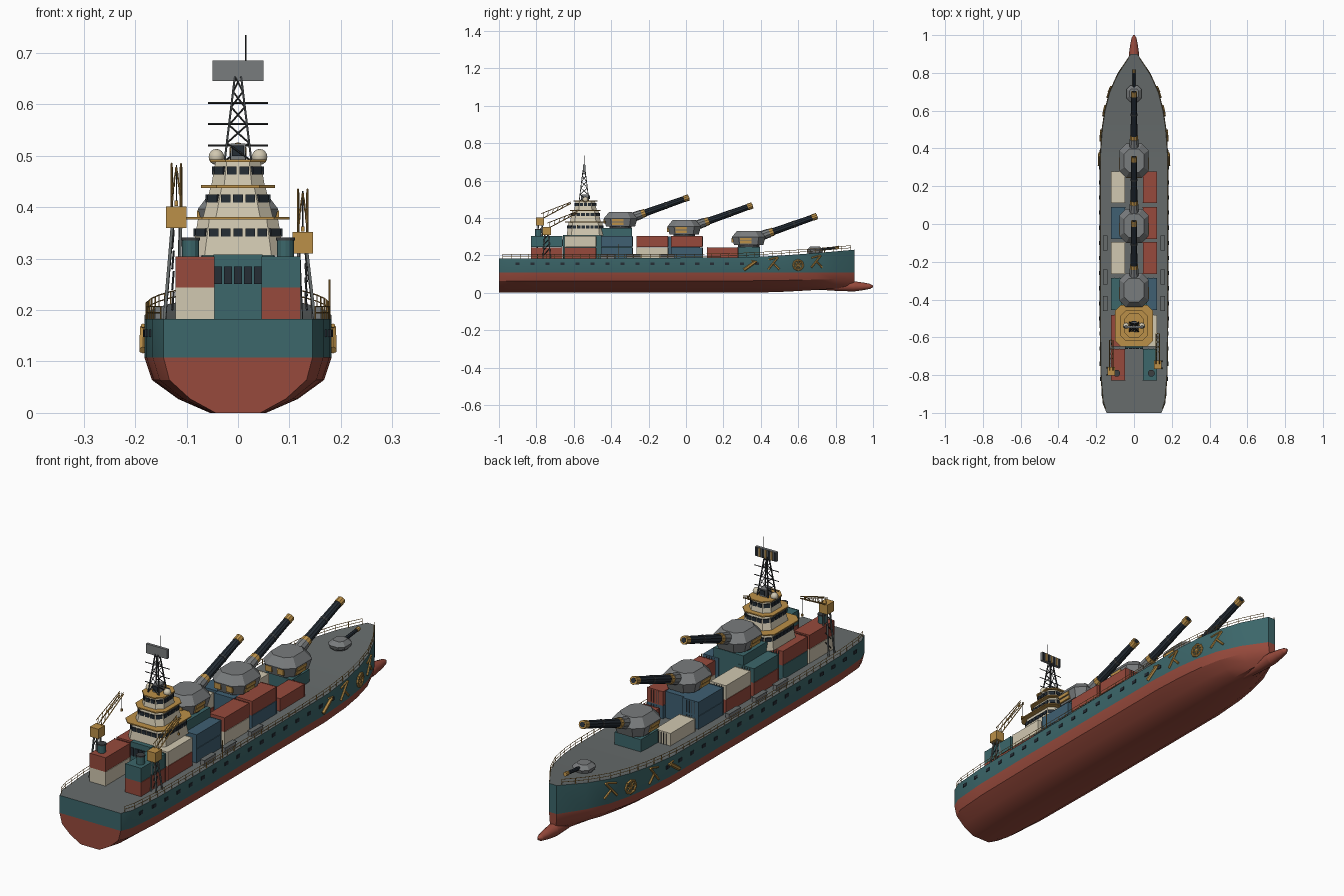
import bpy, bmesh, math
from mathutils import Vector, Matrix

cube = bpy.data.objects.get("Cube")
if cube:
    bpy.data.objects.remove(cube)

PALETTE = {
    "deck grey": (0.135, 0.15, 0.15), "steel grey": (0.19, 0.2, 0.205),
    "hull teal": (0.045, 0.135, 0.145), "hull red": (0.31, 0.068, 0.045),
    "cream": (0.64, 0.58, 0.44), "brass": (0.5, 0.28, 0.065),
    "gun navy": (0.018, 0.026, 0.036), "container blue": (0.05, 0.115, 0.17),
    "mast dark": (0.045, 0.05, 0.053),
}
DECK, STEEL, TEAL, RED, CREAM, BRASS, NAVY, BLUE, DARK = range(len(PALETTE))
MATERIALS = []
for label, rgb in PALETTE.items():
    mat = bpy.data.materials.new(label)
    mat.use_nodes = True
    mat.diffuse_color = (*rgb, 1)
    bsdf = mat.node_tree.nodes["Principled BSDF"]
    bsdf.inputs["Base Color"].default_value = (*rgb, 1)
    bsdf.inputs["Roughness"].default_value = 0.8
    MATERIALS.append(mat)


def finish(name, bm, smooth=False):
    """Turn a bmesh into an object holding only the materials it uses."""
    bmesh.ops.recalc_face_normals(bm, faces=bm.faces)
    used = sorted({f.material_index for f in bm.faces})
    for f in bm.faces:
        f.material_index = used.index(f.material_index)
    mesh = bpy.data.meshes.new(name)
    bm.to_mesh(mesh)
    bm.free()
    for i in used:
        mesh.materials.append(MATERIALS[i])
    obj = bpy.data.objects.new(name, mesh)
    bpy.context.collection.objects.link(obj)
    if smooth:
        bpy.ops.object.select_all(action='DESELECT')
        obj.select_set(True)
        bpy.context.view_layer.objects.active = obj
        bpy.ops.object.shade_smooth_by_angle(angle=math.radians(30))


def paint(result, colour):
    for f in {f for v in result["verts"] for f in v.link_faces}:
        f.material_index = colour


def box(bm, centre, size, colour, turn=0):
    m = Matrix.Translation(centre) @ Matrix.Rotation(turn, 4, 'Z') @ Matrix.Diagonal((*size, 1))
    paint(bmesh.ops.create_cube(bm, size=1, matrix=m), colour)


def rod(bm, start, end, radius, colour, tip=None, sides=6):
    a, b = Vector(start), Vector(end)
    m = Matrix.Translation((a + b) / 2) @ (b - a).to_track_quat('Z', 'Y').to_matrix().to_4x4()
    paint(bmesh.ops.create_cone(bm, cap_ends=True, segments=sides, radius1=radius,
          radius2=radius if tip is None else tip, depth=(b - a).length, matrix=m), colour)


def octagon(hx, hy, cut):
    quarter = [(hx, hy - cut), (hx - cut, hy)]
    return (quarter + [(-x, y) for x, y in reversed(quarter)] + [(-x, -y) for x, y in quarter]
            + [(x, -y) for x, y in reversed(quarter)])


def prism(bm, cy, z0, z1, low, high, colour):
    """Tapered block with cut corners; low and high are (half x, half y, corner cut)."""
    rings = [[bm.verts.new((x, y + cy, z)) for x, y in octagon(*dims)]
             for z, dims in ((z0, low), (z1, high))]
    faces = [bm.faces.new(r) for r in rings]
    for i in range(8):
        j = (i + 1) % 8
        faces.append(bm.faces.new((rings[0][i], rings[0][j], rings[1][j], rings[1][i])))
    for f in faces:
        f.material_index = colour


# Hull: deck half-breadth and sheer along the length
STATIONS = [(-1, .145), (-.95, .166), (-.8, .178), (-.5, .182), (.35, .182), (.5, .172),
            (.6, .157), (.7, .132), (.8, .086), (.9, .018)]
WATERLINE = 0.108


def half(y):
    for (a, wa), (b, wb) in zip(STATIONS, STATIONS[1:]):
        if y <= b:
            return wa + (wb - wa) * (y - a) / (b - a)
    return STATIONS[-1][1]


def deck_z(y):
    return 0.183 + 0.047 * max(0, (y - 0.1) / 0.8) ** 1.6


bm = bmesh.new()
rings = []
for y, w in STATIONS:
    keel = 0.03 * max(0, (y - 0.35) / 0.55) ** 1.5
    side = [(w, deck_z(y)), (w, WATERLINE)]
    side += [(w * k, keel + z * (1 - keel / WATERLINE)) for k, z in ((.92, .064), (.64, .027), (.3, 0))]
    loop = side + [(-x, z) for x, z in reversed(side)]
    rings.append([bm.verts.new((x, y, z)) for x, z in loop])
for a, b in zip(rings, rings[1:]):
    for i in range(10):
        j = (i + 1) % 10
        f = bm.faces.new((a[i], a[j], b[j], b[i]))
        f.material_index = DECK if i == 9 else TEAL if i in (0, 8) else RED
for r in (rings[0], rings[-1]):
    bm.faces.new((r[0], r[1], r[8], r[9])).material_index = TEAL
    bm.faces.new(r[1:9]).material_index = RED
finish("hull", bm, True)

# Bulbous bow
bm = bmesh.new()
bulb = [(.55, .002), (.68, .016), (.82, .025), (.9, .027), (.95, .02), (.985, .013), (1, .004)]
for (y0, r0), (y1, r1) in zip(bulb, bulb[1:]):
    rod(bm, (0, y0, .034), (0, y1, .034), r0, RED, r1, 12)
finish("bow_bulb", bm, True)

# Portholes, railings and brass fittings on the sides
holes, rails, trim = bmesh.new(), bmesh.new(), bmesh.new()


def skin(s, y, z, off=0.003):
    return (s * (half(y) + off), y, z)


for s in (-1, 1):
    for i in range(17):
        y = -0.9 + i * 0.08
        box(holes, skin(s, y, 0.155, 0), (.006, .022, .014), NAVY)
    ys = [-0.98 + i * 0.0465 for i in range(41)]
    for y, nxt in zip(ys, ys[1:] + [None]):
        rod(rails, skin(s, y, deck_z(y), -.003), skin(s, y, deck_z(y) + .024, -.003), .0014, BRASS, sides=4)
        if nxt:
            for h in (.012, .024):
                rod(rails, skin(s, y, deck_z(y) + h, -.003), skin(s, nxt, deck_z(nxt) + h, -.003), .0013, BRASS, sides=4)
    rod(trim, skin(s, .31, .122), skin(s, .37, .165), .008, BRASS)
    rod(trim, skin(s, .35, .17), skin(s, .38, .165), .004, BRASS)
    for y, z in ((.47, .155), (.7, .165)):
        rod(trim, skin(s, y - .03, z - .03), skin(s, y + .022, z + .035), .005, BRASS)
        rod(trim, skin(s, y - .028, z + .022), skin(s, y + .015, z + .034), .004, BRASS)
        rod(trim, skin(s, y, z), skin(s, y + .028, z - .03), .005, BRASS)
    wheel = [(.6 + .027 * math.cos(k * math.pi / 4), .148 + .027 * math.sin(k * math.pi / 4)) for k in range(8)]
    for k in range(8):
        rod(trim, skin(s, *wheel[k]), skin(s, *wheel[k - 1]), .005, BRASS)
        rod(trim, skin(s, *wheel[k]), skin(s, .6, .148), .003, BRASS)
rod(trim, (.178, -.36, .18), (.178, -.36, .26), .0018, BRASS)
finish("portholes", holes)
finish("railings", rails)
finish("side_fittings", trim)

# Cargo containers: row centre, then (lower, upper) colours on the -x and +x sides
ROWS = [(-.745, (CREAM, RED), (RED, TEAL)), (-.565, (TEAL, RED), (RED, CREAM)),
        (-.37, (RED, TEAL), (BLUE, BLUE)), (-.18, (RED, CREAM), (CREAM, RED)),
        (.005, (BLUE, BLUE), (BLUE, RED)), (.195, (CREAM,), (RED,))]
bm = bmesh.new()
for y, *stacks in ROWS:
    for s, stack in zip((-1, 1), stacks):
        for level, colour in enumerate(stack):
            x, z = s * .084, .213 + level * .061
            box(bm, (x, y, z), (.074, .168, .059), colour)
            for e in (-1, 1):
                box(bm, (x, y + e * .082, z), (.076, .004, .061), colour)
            for dx in (-.018, -.006, .006, .018):
                box(bm, (x + dx, y + .084, z), (.002, .004, .052), DARK)
finish("cargo_containers", bm)

# Deckhouse and pedestals below the turrets
bm = bmesh.new()
for y, z1, w, d, colour in ((-.545, .308, .096, .225, TEAL), (-.37, .345, .14, .165, TEAL),
                            (-.01, .302, .09, .17, BLUE), (.335, .245, .125, .12, TEAL)):
    box(bm, (0, y, (z1 + .18) / 2), (w, d, z1 - .18), colour)
for i in range(5):
    box(bm, ((i - 2) * .0195, -.658, .268), (.016, .006, .034), NAVY)
finish("deckhouse_and_pedestals", bm)

# Bridge tower: three tapered tiers with window bands and brass decks
bm, panes = bmesh.new(), bmesh.new()
TOWER = -.538
TIERS = [(.306, .376, (.09, .1), (.078, .09), .1), (.38, .438, (.068, .082), (.054, .07), .072),
         (.442, .488, (.052, .06), (.044, .052), .054)]
for z0, z1, low, high, brim in TIERS:
    prism(bm, TOWER, z0, z1, (*low, .025), (*high, .022), CREAM)
    prism(bm, TOWER, z1, z1 + .005, (brim, brim + .01, .03), (brim, brim + .01, .03), BRASS)
    t = .64
    ring = octagon(*(a + (b - a) * t for a, b in zip((*low, .025), (*high, .022))))
    for i in range(8):
        a, b = Vector(ring[i - 1]), Vector(ring[i])
        count = max(1, round((b - a).length / .023))
        for k in range(count):
            p = a.lerp(b, (k + .5) / count)
            box(panes, (p.x, p.y + TOWER, z0 + t * (z1 - z0)), ((b - a).length / count * .78, .008, .016),
                NAVY, math.atan2(b.y - a.y, b.x - a.x))
box(bm, (0, TOWER, .508), (.03, .04, .032), STEEL)
box(bm, (0, TOWER, .51), (.024, .048, .02), NAVY)
finish("bridge_tower", bm)
finish("bridge_windows", panes)
bm = bmesh.new()
for s in (-1, 1):
    paint(bmesh.ops.create_uvsphere(bm, u_segments=14, v_segments=8, radius=.0155,
          matrix=Matrix.Translation((s * .042, TOWER, .498))), CREAM)
finish("radar_domes", bm, True)

# Lattice mast with crossbars, radar panel and whip aerial
bm = bmesh.new()
M = -.545


def leg(sx, sy, z):
    w = .026 - .02 * (z - .49) / .165
    return (sx * w, M + sy * w, z)


corners = [(-1, -1), (1, -1), (1, 1), (-1, 1)]
levels = [.49, .525, .56, .595, .625, .655]
for i, c in enumerate(corners):
    rod(bm, leg(*c, .49), leg(*c, .655), .0028, DARK, sides=4)
    for a, b in zip(levels, levels[1:]):
        rod(bm, leg(*c, a), leg(*corners[i - 1], b), .0018, DARK, sides=4)
for z in (.52, .562, .603):
    rod(bm, (-.058, M, z), (.058, M, z), .002, DARK, sides=4)
box(bm, (0, M, .666), (.1, .012, .04), STEEL)
for i in range(7):
    box(bm, ((i - 3) * .014, M + .007, .666), (.007, .004, .036), BRASS if i % 2 else NAVY)
rod(bm, (.015, M, .65), (.015, M, .735), .0011, DARK, sides=4)
finish("radar_mast", bm)

# Main gun turrets
for label, y, z in (("aft", -.35, .355), ("middle", -.01, .312), ("fore", .335, .255)):
    bm = bmesh.new()
    rod(bm, (0, y, z - .015), (0, y, z + .002), .058, DARK, sides=16)
    prism(bm, y, z, z + .042, (.066, .078, .03), (.078, .09, .036), STEEL)
    prism(bm, y, z + .042, z + .076, (.078, .09, .036), (.052, .062, .026), STEEL)
    for s in (-1, 1):
        for h in (.014, .032):
            box(bm, (s * (.068 + h * .25), y - .015, z + h), (.008, .062, .013), BRASS)
        box(bm, (s * .028, y - .086, z + .026), (.03, .009, .024), BRASS)
    base, muzzle = Vector((0, y + .05, z + .043)), Vector((0, y + .365, z + .155))
    for a, b, r, tip, colour in ((0, .2, .026, .024, STEEL), (.2, .26, .022, .022, BRASS),
                                 (.24, .93, .019, .016, NAVY), (.6, .63, .0185, .0185, DARK),
                                 (.92, 1, .0175, .0175, BRASS), (.99, 1.005, .011, .011, NAVY)):
        rod(bm, base.lerp(muzzle, a), base.lerp(muzzle, b), r, colour, tip, 10)
    finish(label + "_turret", bm)

# Small bow gun
bm = bmesh.new()
z = deck_z(.69)
rod(bm, (0, .69, z - .01), (0, .69, z + .006), .036, DARK, sides=12)
prism(bm, .69, z + .004, z + .018, (.036, .04, .018), (.04, .044, .02), STEEL)
prism(bm, .69, z + .018, z + .034, (.04, .044, .02), (.024, .026, .012), STEEL)
rod(bm, (0, .72, z + .02), (0, .815, z + .03), .008, NAVY, .007, 8)
rod(bm, (0, .8, z + .0285), (0, .818, z + .0305), .009, BRASS, sides=8)
finish("bow_gun", bm)

# Cargo cranes at the stern
for label, x, y, top in (("right", -.12, -.78, .36), ("left", .126, -.745, .31)):
    bm = bmesh.new()
    s = 1 if x > 0 else -1
    for dx in (-1, 1):
        for dy in (-1, 1):
            rod(bm, (x + s * .01 + dx * .013, y + dy * .02, .182), (x + dx * .008, y + dy * .01, top), .004, DECK, sides=4)
    for a in range(4):
        h = .2 + (top - .2) * a / 4
        rod(bm, (x + s * .008, y - .017, h), (x + s * .005, y + .015, h + .035), .002, DARK, sides=4)
    box(bm, (x, y, top + .021), (.04, .044, .042), BRASS)
    tip = Vector((x, y + .165, top + .122))
    for dx in (-.009, .009):
        heel = Vector((x + dx, y + .015, top + .038))
        upper = heel + Vector((0, -.01, .025))
        rod(bm, heel, tip + Vector((dx, 0, -.004)), .0026, BRASS, sides=4)
        rod(bm, upper, tip + Vector((dx, 0, .003)), .002, BRASS, sides=4)
        for k in range(6):
            rod(bm, heel.lerp(tip, k / 6), upper.lerp(tip, (k + .5) / 6), .0015, BRASS, sides=4)
    rod(bm, tip, tip - Vector((0, 0, .07)), .001, DARK, sides=4)
    box(bm, tip - Vector((0, 0, .074)), (.007, .007, .01), BRASS)
    finish(label + "_crane", bm)

# Ventilators on the stern stacks and lockers along the deck
bm = bmesh.new()
for s in (-1, 1):
    rod(bm, (s * .092, -.79, .303), (s * .092, -.79, .335), .0165, TEAL, sides=12)
    rod(bm, (s * .092, -.79, .335), (s * .092, -.79, .341), .0185, DARK, sides=12)
    for y in (-.42, -.28, -.1):
        box(bm, (s * .152, y, .194), (.018, .075, .022), STEEL)
        box(bm, (s * .152, y, .206), (.022, .08, .003), DECK)
finish("ventilators_and_lockers", bm)
